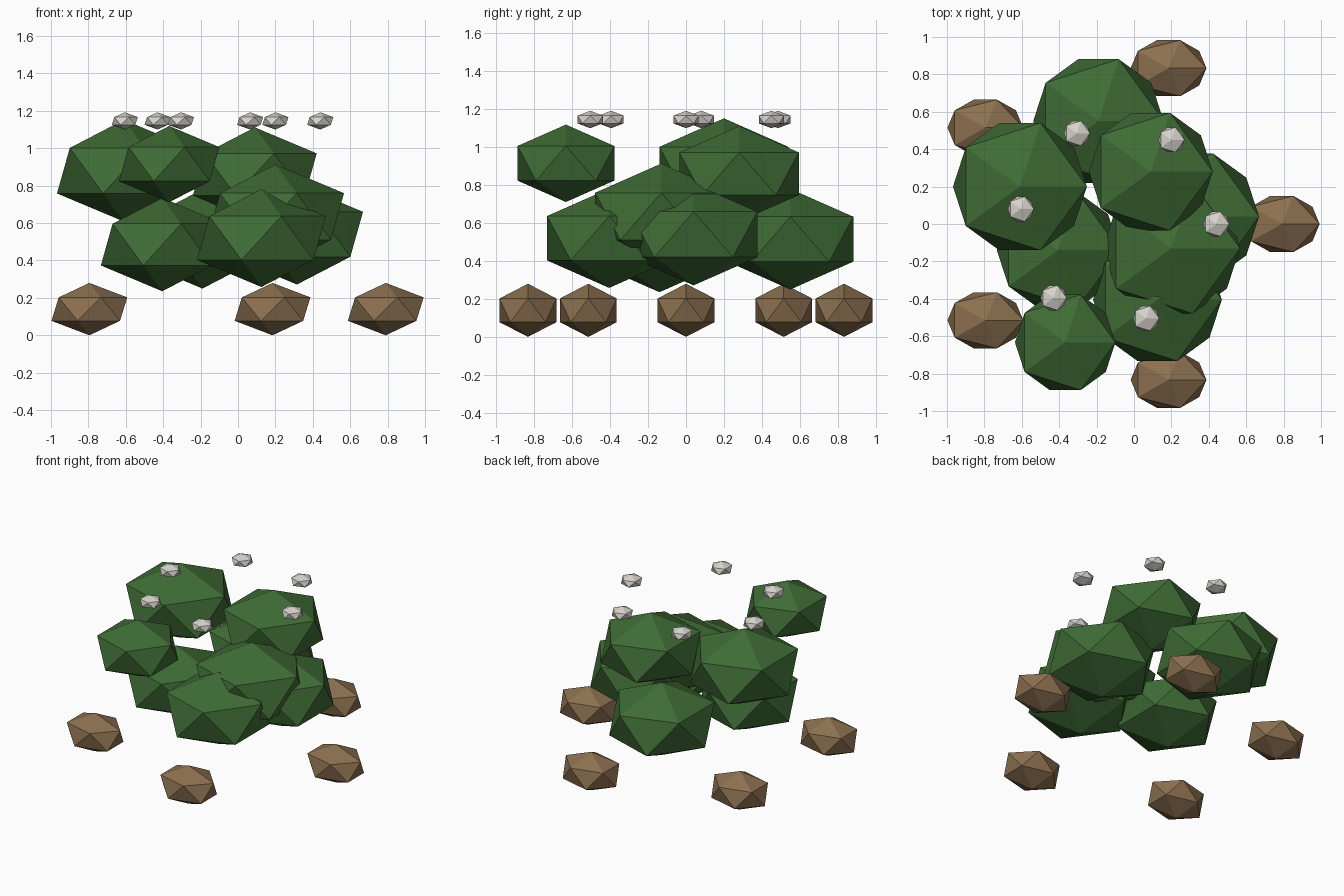
import bpy
import math

cube = bpy.data.objects.get("Cube")
if cube:
    bpy.data.objects.remove(cube, do_unlink=True)


def make_material(name, rgb):
    mat = bpy.data.materials.new(name)
    mat.use_nodes = True
    colour = (*rgb, 1.0)
    mat.diffuse_color = colour
    bsdf = next(n for n in mat.node_tree.nodes if n.type == 'BSDF_PRINCIPLED')
    bsdf.inputs["Base Color"].default_value = colour
    bsdf.inputs["Roughness"].default_value = 0.9
    return mat


def faceted_blob(name, mat, centre, width, height):
    """Flattened icosahedron with flat faces."""
    bpy.ops.mesh.primitive_ico_sphere_add(subdivisions=1, radius=1, location=centre)
    obj = bpy.context.object
    obj.name = name
    obj.scale = (width, width, height)
    obj.data.materials.append(mat)
    return obj


leaf_green = make_material("leaf_green", (0.050, 0.150, 0.036))
earth_brown = make_material("earth_brown", (0.262, 0.162, 0.080))
pale_grey = make_material("pale_grey", (0.680, 0.650, 0.600))

# Leaf clumps: centre and horizontal radius
clumps = {
    "clump_left_high": ((-0.61, 0.20, 0.88), 0.40),
    "clump_back_low": ((-0.19, 0.55, 0.515), 0.39),
    "clump_back_high": ((0.09, 0.28, 0.86), 0.37),
    "clump_centre": ((0.20, -0.13, 0.635), 0.41),
    "clump_right_low": ((0.315, 0.04, 0.54), 0.395),
    "clump_front_low": ((0.125, -0.405, 0.52), 0.385),
    "clump_left_low": ((-0.405, -0.14, 0.485), 0.367),
    "clump_front_high": ((-0.368, -0.633, 0.915), 0.30),
}
for name, (centre, radius) in clumps.items():
    faceted_blob(name, leaf_green, centre, radius, radius * 0.68)

# Ring of stones on the ground
for i in range(5):
    a = math.tau * i / 5
    centre = (-0.086 + 0.876 * math.cos(a), 0.876 * math.sin(a), 0.14)
    stone = faceted_blob(f"ground_stone_{i + 1}", earth_brown, centre, 0.2265, 0.14)
    stone.scale.y = 0.176

# Small pale buds floating above the clumps
buds = [(-0.605, 0.08), (-0.305, 0.485), (0.20, 0.45),
        (0.44, 0.0), (-0.43, -0.395), (0.065, -0.505)]
for i, (x, y) in enumerate(buds):
    faceted_blob(f"bud_{i + 1}", pale_grey, (x, y, 1.146), 0.078, 0.046)
